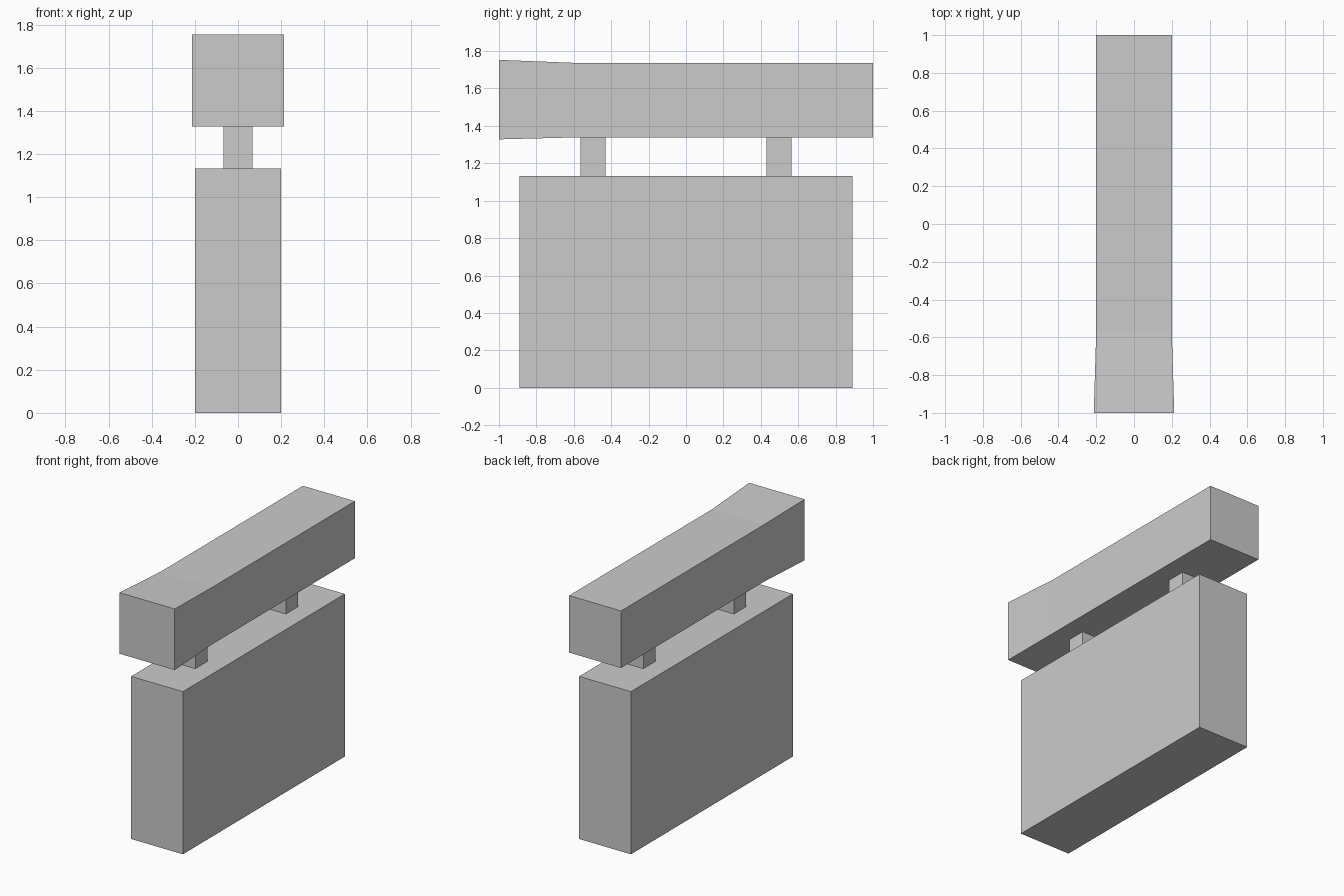
import bpy, bmesh

if "Cube" in bpy.data.objects:
    bpy.data.objects.remove(bpy.data.objects["Cube"])


def loft(name, rings):
    """Square-sided solid along y; each ring is (y, half_width, z_low, z_high)."""
    bm = bmesh.new()
    loops = [[bm.verts.new(p) for p in ((-w, y, lo), (w, y, lo), (w, y, hi), (-w, y, hi))]
             for y, w, lo, hi in rings]
    for a, b in zip(loops, loops[1:]):
        for i in range(4):
            j = (i + 1) % 4
            bm.faces.new((a[i], a[j], b[j], b[i]))
    bm.faces.new(loops[0])
    bm.faces.new(loops[-1])
    bmesh.ops.recalc_face_normals(bm, faces=bm.faces)
    mesh = bpy.data.meshes.new(name)
    bm.to_mesh(mesh)
    bm.free()
    obj = bpy.data.objects.new(name, mesh)
    bpy.context.collection.objects.link(obj)
    return obj


# Tall slab at the bottom
loft("base_block", [(-0.89, 0.199, 0, 1.132), (0.89, 0.199, 0, 1.132)])

# Two short square posts
for name, y in (("front_post", -0.498), ("back_post", 0.498)):
    loft(name, [(y - 0.067, 0.067, 1.132, 1.339), (y + 0.067, 0.067, 1.132, 1.339)])

# Long top beam, flared slightly at the front end
loft("top_beam", [(-1.0, 0.213, 1.328, 1.753),
                  (-0.57, 0.2, 1.339, 1.736),
                  (1.0, 0.2, 1.339, 1.736)])
